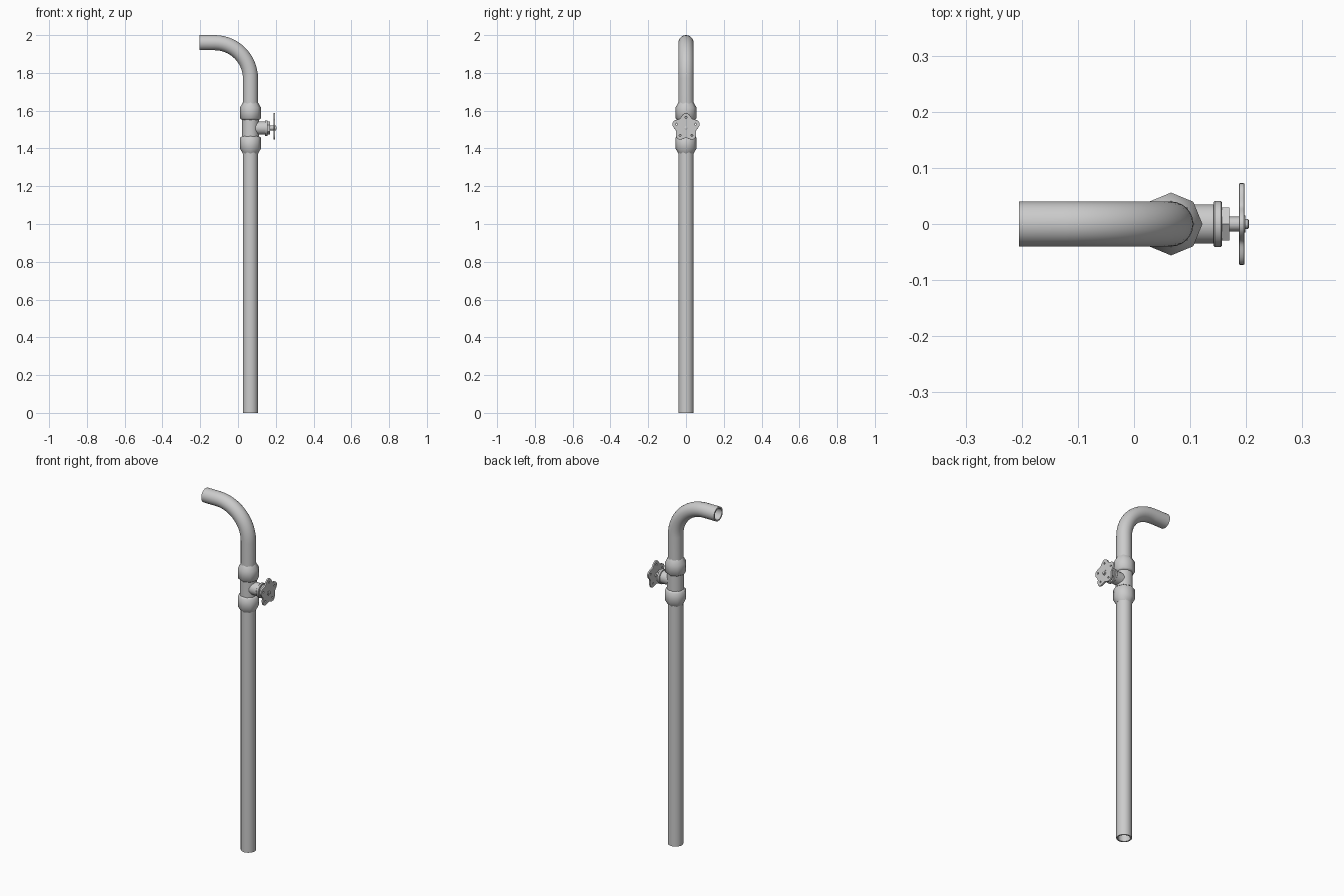
import bpy, bmesh
from math import sin, cos, pi, radians
from mathutils import Vector, Matrix

if "Cube" in bpy.data.objects:
    bpy.data.objects.remove(bpy.data.objects["Cube"])

AX, VZ = 0.066, 1.508          # riser axis x, valve centre z


def finish(name, bm, angle=40):
    bmesh.ops.recalc_face_normals(bm, faces=bm.faces)
    me = bpy.data.meshes.new(name)
    bm.to_mesh(me)
    bm.free()
    ob = bpy.data.objects.new(name, me)
    bpy.context.collection.objects.link(ob)
    smooth(ob, angle)
    return ob


def smooth(ob, angle):
    bpy.ops.object.select_all(action='DESELECT')
    ob.select_set(True)
    bpy.context.view_layer.objects.active = ob
    bpy.ops.object.shade_smooth_by_angle(angle=radians(angle))


def bridge(bm, rings, closed=False):
    n = len(rings[0])
    pairs = list(zip(rings, rings[1:])) + ([(rings[-1], rings[0])] if closed else [])
    for a, b in pairs:
        for i in range(n):
            j = (i + 1) % n
            bm.faces.new((a[i], a[j], b[j], b[i]))


def lathe(name, profile, matrix, n=24, angle=40):
    """Spin (radius, height) points about local z, capping both ends."""
    bm = bmesh.new()
    rings = [[bm.verts.new(matrix @ Vector((r * cos(2 * pi * i / n), r * sin(2 * pi * i / n), z)))
              for i in range(n)] for r, z in profile]
    bridge(bm, rings)
    bm.faces.new(rings[0])
    bm.faces.new(rings[-1])
    return finish(name, bm, angle)


def pipe(name, path, ro=0.04, ri=0.032, n=24):
    """Hollow pipe along (x, z, tilt) stations; tilt 0 is vertical."""
    bm = bmesh.new()

    def ring(r, x, z, t):
        u = Vector((cos(t), 0, sin(t)))
        return [bm.verts.new(Vector((x, 0, z)) + u * (r * cos(2 * pi * i / n))
                             + Vector((0, r * sin(2 * pi * i / n), 0))) for i in range(n)]
    rings = [ring(ro, *p) for p in path] + [ring(ri, *p) for p in reversed(path)]
    bridge(bm, rings, closed=True)
    return finish(name, bm)


# Straight riser and bent spout
pipe("riser_pipe", [(AX, 0, 0), (AX, 1.45, 0)])
R, CX, CZ = 0.19, AX - 0.19, 1.77
bend = [(CX + R * cos(a), CZ + R * sin(a), a) for a in (pi / 2 * i / 14 for i in range(15))]
pipe("spout_pipe", [(AX, 1.56, 0)] + bend + [(-0.205, CZ + R, pi / 2)])

# Octagonal couplings, mirrored about the valve centre
for name, s in (("upper_coupling", 1), ("lower_coupling", -1)):
    prof = [(0.045, 0.043), (0.056, 0.052), (0.056, 0.108), (0.041, 0.134)]
    m = Matrix.Translation((AX, 0, VZ)) @ Matrix.Diagonal((1, 1, s, 1))
    lathe(name, prof, m, n=8, angle=50)

# Valve body
lathe("valve_body", [(0.044, -0.06), (0.044, 0.06)], Matrix.Translation((AX, 0, VZ)))

# Side branch parts, spun about the x axis
side = Matrix.Translation((0, 0, VZ)) @ Matrix.Rotation(pi / 2, 4, 'Y')
lathe("valve_branch", [(0.035, AX), (0.035, 0.143)], side)
lathe("bonnet_collar", [(0.039, 0.142), (0.041, 0.144), (0.041, 0.155), (0.039, 0.157)], side)
lathe("packing_nut", [(0.034, 0.156), (0.034, 0.170)], side, n=6, angle=30)
lathe("valve_stem", [(0.013, 0.169), (0.013, 0.189)], side, n=12)
lathe("wheel_nut", [(0.015, 0.195), (0.015, 0.199), (0.009, 0.199), (0.009, 0.203), (0.006, 0.205)],
      side, n=12)

# Five-lobed handwheel with a small hole in each lobe
cu = bpy.data.curves.new("handwheel", 'CURVE')
cu.dimensions, cu.fill_mode = '2D', 'BOTH'
cu.extrude, cu.bevel_depth, cu.bevel_resolution = 0.003, 0.002, 1


def loop(pts):
    s = cu.splines.new('POLY')
    s.points.add(len(pts) - 1)
    for p, (x, y) in zip(s.points, pts):
        p.co = (x, y, 0, 1)
    s.use_cyclic_u = True


outline = []
for i in range(80):
    a = 2 * pi * i / 80
    r = 0.064 + 0.0095 * cos(5 * a)
    outline.append((r * cos(a), r * sin(a)))
loop(outline)
for k in range(5):
    a = 2 * pi * k / 5
    loop([(0.053 * cos(a) + 0.007 * cos(2 * pi * i / 12),
           0.053 * sin(a) + 0.007 * sin(2 * pi * i / 12)) for i in range(12)])
wheel = bpy.data.objects.new("handwheel", cu)
bpy.context.collection.objects.link(wheel)
# Local x points up so that one lobe sits at the top
wheel.matrix_world = (Matrix.Translation((0.192, 0, VZ + 0.004))
                      @ Matrix.Rotation(-pi / 2, 4, 'Y') @ Matrix.Rotation(0, 4, 'Z'))
bpy.ops.object.select_all(action='DESELECT')
wheel.select_set(True)
bpy.context.view_layer.objects.active = wheel
bpy.ops.object.convert(target='MESH')
smooth(bpy.context.view_layer.objects.active, 40)
